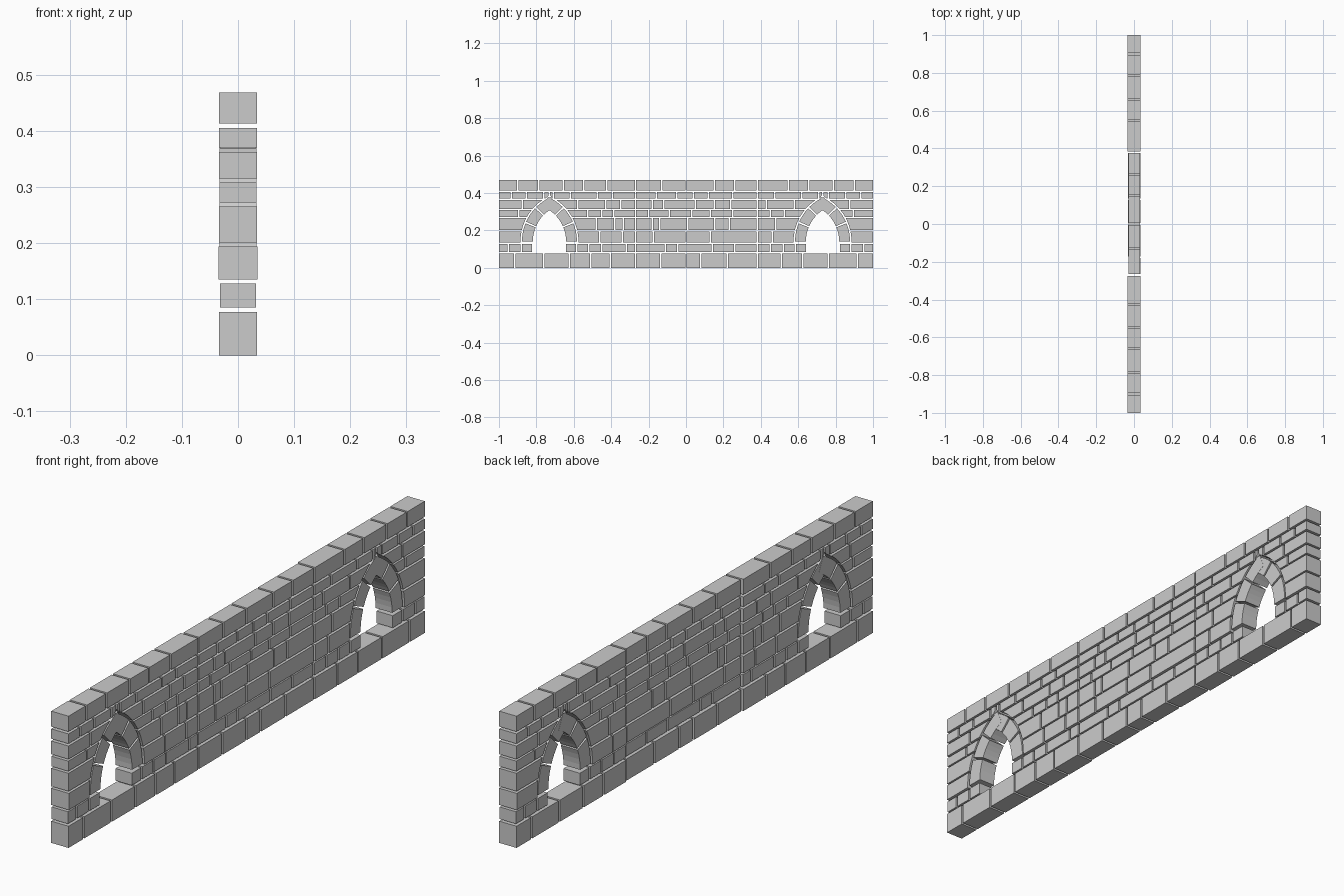
import bpy, bmesh, math, random

if "Cube" in bpy.data.objects:
    bpy.data.objects.remove(bpy.data.objects["Cube"])

random.seed(4)
GAP = 0.008
ARCH_Y, SPRING_Z = 0.73, 0.14      # arch centre (mirrored in y) and spring line
OFFSET, R_OUT, R_IN = 0.114, 0.261, 0.203   # pointed-arch circle offset and radii


def prism(bm, outline, x0, x1):
    """Extrude a y-z outline between two x planes."""
    lo = [bm.verts.new((x0, y, z)) for y, z in outline]
    hi = [bm.verts.new((x1, y, z)) for y, z in outline]
    n = len(outline)
    bm.faces.new(lo)
    bm.faces.new(hi[::-1])
    for i in range(n):
        bm.faces.new((lo[i], hi[i], hi[(i + 1) % n], lo[(i + 1) % n]))


def finish(bm, name):
    bmesh.ops.recalc_face_normals(bm, faces=bm.faces)
    me = bpy.data.meshes.new(name)
    bm.to_mesh(me)
    bm.free()
    ob = bpy.data.objects.new(name, me)
    bpy.context.collection.objects.link(ob)


def arch_half_width(z):
    s = (R_OUT + GAP) ** 2 - max(0, z - SPRING_Z) ** 2
    return max(0, math.sqrt(max(s, 0)) - OFFSET)


def stone(a, b, z0, z1, cut):
    """Outline of one stone, trimmed to the arch curve where they meet."""
    left, right = [], []
    steps = 4
    yc = math.copysign(ARCH_Y, a + b)
    before = (a + b) / 2 < yc
    for i in range(steps + 1):
        z = z0 + (z1 - z0) * i / steps
        w = arch_half_width(z) if cut else 0
        l, r = a, b
        if cut and before:
            r = max(a + 0.001, min(b, yc - w))
        elif cut:
            l = min(b - 0.001, max(a, yc + w))
        left.append((l, z))
        right.append((r, z))
    if max(p[0] for p in left) - min(p[0] for p in left) < 1e-5:
        left = [left[0], left[-1]]
    if max(p[0] for p in right) - min(p[0] for p in right) < 1e-5:
        right = [right[0], right[-1]]
    return right + left[::-1]


# Courses: z range, half depth, joints mirrored on both ends, joints in the middle
C = ARCH_Y
COURSES = [
    ("base_course", 0.0, 0.077, 0.034, [.915, .76, .625, .51], [-.405, -.27, -.135, 0, .08, .22, .38]),
    ("jamb_course", 0.085, 0.128, 0.032, [.95, .88, .585, .52, .45],
     [-.32, -.27, -.11, -.045, .14, .26, .38]),
    ("course_2", 0.135, 0.194, 0.035, [C, .46], [-.34, -.27, -.175, 0, .13, .38]),
    ("course_3", 0.201, 0.265, 0.034, [C, .48], [-.38, -.335, -.27, -.18, -.14, .01, .155, .23, .38]),
    ("course_4", 0.272, 0.308, 0.033, [.895, C, .525, .45],
     [-.385, -.27, -.2, -.09, .03, .13, .25, .38]),
    ("course_5", 0.315, 0.362, 0.034, [.875, C, .58, .43],
     [-.35, -.27, -.18, -.12, .05, .15, .24, .38]),
    ("course_6", 0.370, 0.405, 0.034, [.935, .855, .76, C, .71, .62, .475],
     [-.395, -.27, -.16, -.05, .04, .12, .25, .38]),
    ("coping_course", 0.413, 0.468, 0.034, [.9, .787, .657, .548],
     [-.425, -.27, -.13, 0, .15, .26, .38]),
]
for name, z0, z1, depth, ends, middle in COURSES:
    bm = bmesh.new()
    joints = sorted([-1, 1] + ends + [-e for e in ends] + middle)
    for a, b in zip(joints, joints[1:]):
        lo = a if a == -1 else a + GAP / 2
        hi = b if b == 1 else b - GAP / 2
        mid = (a + b) / 2
        x0, x1 = -depth, depth
        if -.27 < mid < .38:                 # middle bay sits slightly recessed
            x0 += 0.005 + random.uniform(-.001, .001)
            x1 -= 0.001
        if name == "jamb_course" and abs(mid) > .585 and abs(mid) < .88:
            # leave the doorway open, with a jamb stone each side
            s = math.copysign(1, mid)
            for p, q in ((.589, .642), (.823, .876)):
                p, q = sorted((s * p, s * q))
                prism(bm, stone(p, q, z0, z1, False), x0, x1)
        else:
            prism(bm, stone(lo, hi, z0, z1, C in ends), x0, x1)
    finish(bm, name)

# Pointed arches: curved voussoirs, the top pair crossing at the apex
VOUSSOIRS = [(0, 22), (24, 43), (45, 66)]
for label, yc in (("left", -ARCH_Y), ("right", ARCH_Y)):
    bm = bmesh.new()
    for side in (-1, 1):
        for k, (d0, d1) in enumerate(VOUSSOIRS):
            angs = [math.radians(d0 + (d1 - d0) * i / 4) for i in range(5)]

            def arc(r, seq):
                return [(yc + side * (r * math.cos(t) - OFFSET),
                         SPRING_Z + r * math.sin(t)) for t in seq]
            depth = 0.033 - 0.0005 * (side > 0)
            prism(bm, arc(R_OUT, angs) + arc(R_IN, angs[::-1]), -depth, depth)
    finish(bm, label + "_arch")
